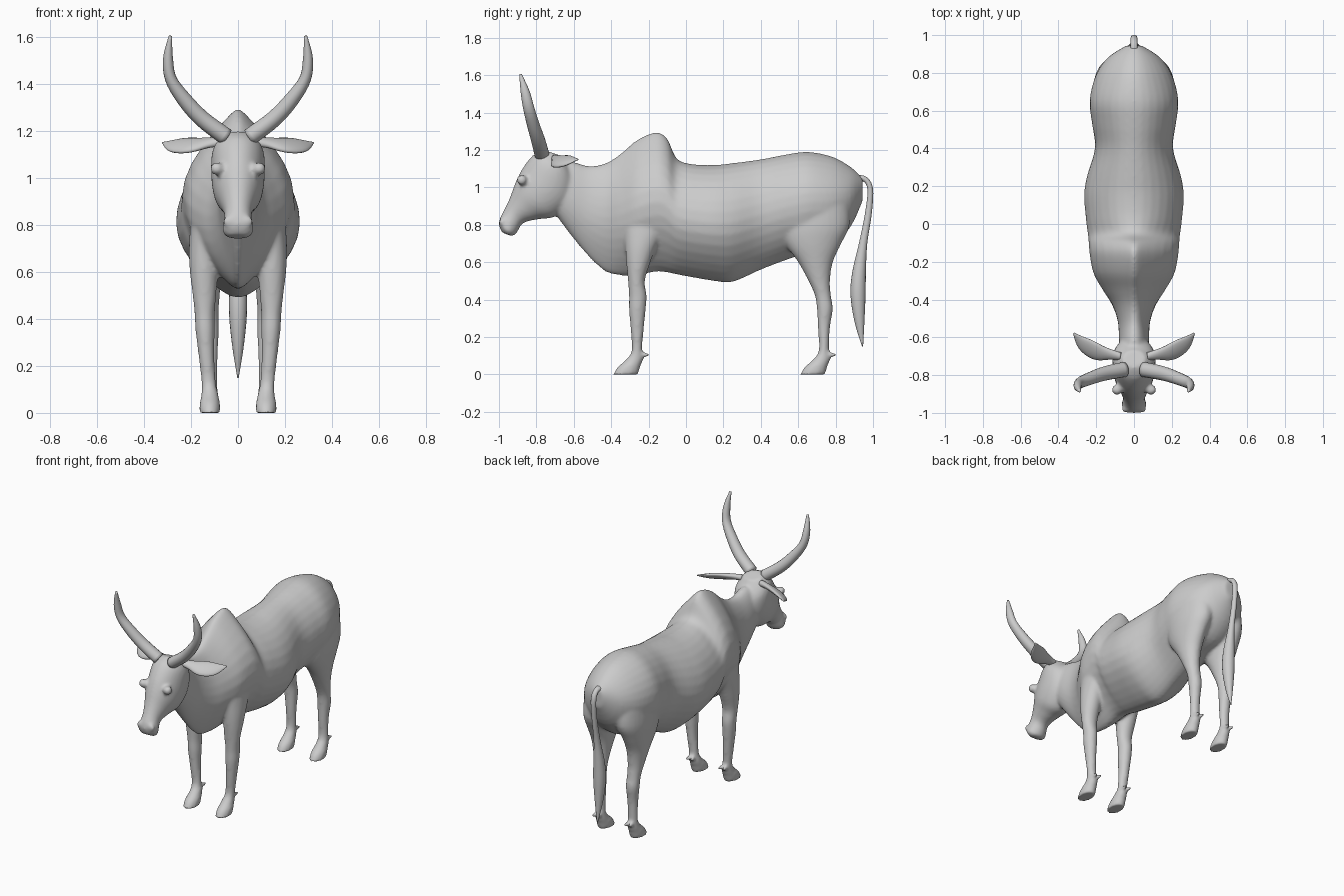
import bpy
import bmesh
from math import sin, cos, pi
from mathutils import Vector

if "Cube" in bpy.data.objects:
    bpy.data.objects.remove(bpy.data.objects["Cube"], do_unlink=True)

hide = bpy.data.materials.new("grey_hide")
hide.use_nodes = True
hide.diffuse_color = (.6, .6, .6, 1)
hide.node_tree.nodes["Principled BSDF"].inputs["Base Color"].default_value = hide.diffuse_color


def interpolate(rows, steps):
    """Catmull-Rom interpolation through rows of numbers."""
    result = []
    last = len(rows) - 1
    for i in range(last):
        before, start = rows[max(i - 1, 0)], rows[i]
        end, after = rows[i + 1], rows[min(i + 2, last)]
        for step in range(steps):
            t = step / steps
            result.append([
                b + t * ((c - a) / 2 + t * (a - 2.5 * b + 2 * c - d / 2 + t * (1.5 * (b - c) + (d - a) / 2)))
                for a, b, c, d in zip(before, start, end, after)])
    result.append(list(rows[-1]))
    return result


def skin(bm, rings):
    """Bridge closed rings of points and cap both ends."""
    loops = [[bm.verts.new(point) for point in ring] for ring in rings]
    count = len(loops[0])
    for lower, upper in zip(loops, loops[1:]):
        for i in range(count):
            j = (i + 1) % count
            bm.faces.new((lower[i], lower[j], upper[j], upper[i]))
    bm.faces.new(loops[0])
    bm.faces.new(loops[-1])


def loft(bm, rows, side=1, sides=32, steps=4):
    """Rows: first edge y, z; second edge y, z; half width; centre x; pinch at each edge."""
    rings = []
    for ay, az, by, bz, width, x, pinch_a, pinch_b in interpolate(rows, steps):
        ring = []
        for i in range(sides):
            c, s = cos(2 * pi * i / sides), sin(2 * pi * i / sides)
            pinch = pinch_a if c > 0 else pinch_b
            ring.append((side * x + width * s * (1 - pinch * c * c),
                         (ay + by) / 2 + c * (ay - by) / 2,
                         (az + bz) / 2 + c * (az - bz) / 2))
        rings.append(ring)
    skin(bm, rings)


def sweep(bm, rows, across, side=1, sides=16, steps=5):
    """Rows: centre x, y, z; radius along 'across'; radius at right angles to it."""
    rows = interpolate(rows, steps)
    rings = []
    for i, (x, y, z, wide, thick) in enumerate(rows):
        path = Vector(rows[min(i + 1, len(rows) - 1)][:3]) - Vector(rows[max(i - 1, 0)][:3])
        u = Vector(across)
        u = (u - path * u.dot(path) / path.length_squared).normalized()
        v = path.cross(u).normalized()
        ring = []
        for k in range(sides):
            angle = 2 * pi * k / sides
            p = Vector((x, y, z)) + u * wide * cos(angle) + v * thick * sin(angle)
            ring.append((side * p.x, p.y, p.z))
        rings.append(ring)
    skin(bm, rings)


def ball(bm, centre, size):
    made = bmesh.ops.create_uvsphere(bm, u_segments=16, v_segments=10, radius=1)["verts"]
    bmesh.ops.scale(bm, vec=size, verts=made)
    bmesh.ops.translate(bm, vec=centre, verts=made)


def finish(bm, name):
    bmesh.ops.recalc_face_normals(bm, faces=bm.faces[:])
    mesh = bpy.data.meshes.new(name)
    bm.to_mesh(mesh)
    bm.free()
    mesh.materials.append(hide)
    mesh.shade_smooth()
    obj = bpy.data.objects.new(name, mesh)
    bpy.context.collection.objects.link(obj)
    return obj


# Trunk and neck: y, top, bottom, half width, top pinch, bottom pinch
trunk = [
    (-.70, 1.13, .86, .075, 0, 0), (-.62, 1.14, .75, .08, 0, .2),
    (-.52, 1.115, .63, .085, .1, .4), (-.43, 1.13, .55, .115, .3, .5),
    (-.35, 1.18, .53, .165, .5, .5), (-.26, 1.255, .53, .215, .6, .5),
    (-.16, 1.295, .55, .235, .68, .4), (-.1, 1.26, .545, .24, .62, .4),
    (-.05, 1.155, .535, .245, .35, .4), (.03, 1.125, .52, .255, .15, .4),
    (.15, 1.12, .5, .264, .1, .4), (.25, 1.13, .495, .25, .1, .4),
    (.4, 1.15, .56, .207, .1, .3), (.53, 1.175, .61, .222, .1, .2),
    (.65, 1.19, .65, .235, .1, 0), (.78, 1.165, .69, .205, .2, 0),
    (.88, 1.11, .79, .14, .2, 0), (.945, 1.05, .93, .04, 0, 0),
]
# Head from poll to muzzle: front y, z; back y, z; half width
head = [
    (-.76, 1.2, -.67, 1.17, .06), (-.82, 1.17, -.6, 1.06, .108),
    (-.875, 1.1, -.61, .93, .114), (-.91, 1.03, -.7, .845, .103),
    (-.94, .95, -.79, .83, .076), (-.967, .89, -.87, .81, .058),
    (-.993, .84, -.9, .765, .063), (-1, .8, -.915, .745, .066),
    (-.985, .76, -.935, .74, .045),
]
# Legs: height, front y, back y, centre x, half width
front_leg = [
    (.85, -.33, -.06, .14, .06), (.7, -.325, -.15, .145, .064),
    (.6, -.32, -.19, .145, .06), (.5, -.31, -.22, .143, .05),
    (.42, -.305, -.21, .142, .043), (.35, -.305, -.215, .14, .041),
    (.25, -.297, -.225, .135, .034), (.13, -.29, -.235, .125, .031),
]
hind_leg = [
    (.95, .52, .87, .11, .1), (.8, .5, .875, .12, .1),
    (.7, .53, .83, .13, .082), (.6, .6, .785, .13, .065),
    (.5, .655, .77, .128, .05), (.42, .69, .775, .125, .043),
    (.35, .7, .785, .123, .042), (.25, .705, .77, .12, .034),
    (.13, .71, .765, .12, .031),
]

bm = bmesh.new()
loft(bm, [(y, top, y, low, w, 0, pt, pb) for y, top, low, w, pt, pb in
          [(r[0], r[1], r[2], r[3], r[4], r[5]) for r in trunk]]
     and [(y, top, y, low, w, 0, pt, pb) for y, top, low, w, pt, pb in trunk])
loft(bm, [row + (0, 0, 0) for row in head])
for side in (-1, 1):
    for leg in (front_leg, hind_leg):
        # Pastern and hoof continue forward from the fetlock
        fore, aft = leg[-1][1:3]
        foot = [(.08, fore - .03, aft + .005, .12, .036),
                (.04, fore - .075, aft - .01, .12, .043),
                (0, fore - .1, aft - .02, .12, .045)]
        loft(bm, [(f, z, b, z, w, x, 0, 0) for z, f, b, x, w in leg + foot], side)
        # Dewclaws
        for offset in (-.016, .016):
            ball(bm, (side * .12 + offset, aft + .017, .105), (.012, .022, .016))
    # Brows, eyes and nostril rims
    ball(bm, (side * .09, -.878, 1.04), (.03, .028, .028))
    ball(bm, (side * .04, -.982, .815), (.024, .018, .026))
body = finish(bm, "body")
remesh = body.modifiers.new("blend", "REMESH")
remesh.mode = "VOXEL"
remesh.voxel_size = .01
remesh.use_smooth_shade = True
soften = body.modifiers.new("soften", "SMOOTH")
soften.factor = .5
soften.iterations = 7

# Horns: path centre and two radii
horn = [
    (.05, -.77, 1.175, .04, .037), (.15, -.79, 1.25, .038, .035),
    (.225, -.815, 1.33, .034, .032), (.285, -.84, 1.42, .03, .025),
    (.298, -.86, 1.51, .024, .021), (.288, -.885, 1.605, .007, .007),
]
# Ears: flattened leaves sweeping back
ear = [
    (.07, -.70, 1.155, .02, .02), (.13, -.69, 1.15, .032, .018),
    (.2, -.675, 1.14, .052, .018), (.265, -.635, 1.14, .045, .014),
    (.32, -.578, 1.15, .004, .004),
]
for side, label in ((1, "left"), (-1, "right")):
    bm = bmesh.new()
    sweep(bm, horn, (0, 1, 0), side)
    finish(bm, label + "_horn")
    bm = bmesh.new()
    sweep(bm, ear, (0, 1, .6), side)
    finish(bm, label + "_ear")

# Tail with a tapering tuft
bm = bmesh.new()
sweep(bm, [
    (0, .9, 1.045, .025, .02), (0, .955, 1.045, .018, .015),
    (0, .985, .99, .018, .015), (0, .975, .86, .016, .018),
    (0, .947, .7, .02, .022), (0, .925, .54, .036, .037),
    (0, .92, .42, .038, .04), (0, .928, .28, .024, .026),
    (0, .944, .15, .003, .003),
], (1, 0, 0))
finish(bm, "tail")
